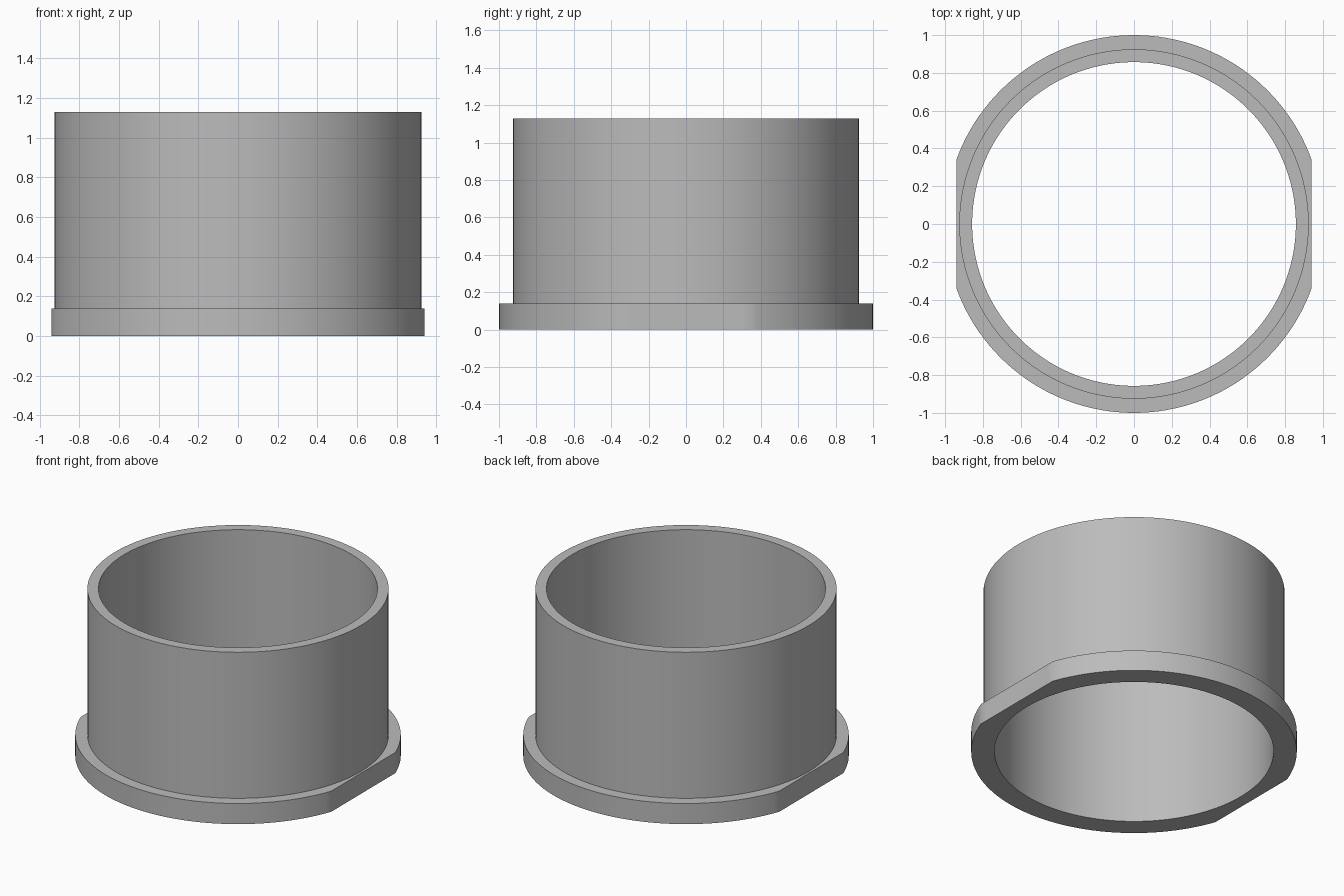
import bpy, bmesh
from math import cos, sin, radians

cube = bpy.data.objects.get("Cube")
if cube:
    bpy.data.objects.remove(cube)

SEGMENTS = 144
BORE, SLEEVE, FLANGE = 0.857, 0.925, 1.0
FLANGE_TOP, HEIGHT = 0.14, 1.13
FLAT = cos(radians(20))  # distance of the side flats from the axis

grey = bpy.data.materials.new("grey")
grey.use_nodes = True
colour = (0.5, 0.5, 0.5, 1)
grey.diffuse_color = colour
grey.node_tree.nodes["Principled BSDF"].inputs["Base Color"].default_value = colour


def ring(bm, radius, z):
    """Circle of vertices, trimmed straight at the two side flats."""
    verts = []
    for i in range(SEGMENTS):
        a = radians(360 * i / SEGMENTS)
        r = min(radius, FLAT / max(abs(cos(a)), 0.01))
        verts.append(bm.verts.new((r * cos(a), r * sin(a), z)))
    return verts


# Flanged sleeve: closed section swept round the axis
section = [(BORE, 0), (FLANGE, 0), (FLANGE, FLANGE_TOP),
           (SLEEVE, FLANGE_TOP), (SLEEVE, HEIGHT), (BORE, HEIGHT)]
bm = bmesh.new()
rings = [ring(bm, r, z) for r, z in section]
for k, lower in enumerate(rings):
    upper = rings[(k + 1) % len(rings)]
    for i in range(SEGMENTS):
        j = (i + 1) % SEGMENTS
        bm.faces.new((lower[i], lower[j], upper[j], upper[i]))
bmesh.ops.recalc_face_normals(bm, faces=bm.faces)

mesh = bpy.data.meshes.new("flanged_sleeve")
bm.to_mesh(mesh)
bm.free()
mesh.materials.append(grey)
sleeve = bpy.data.objects.new("flanged_sleeve", mesh)
bpy.context.collection.objects.link(sleeve)

# Smooth walls with crisp rims
bpy.ops.object.select_all(action='DESELECT')
sleeve.select_set(True)
bpy.context.view_layer.objects.active = sleeve
bpy.ops.object.shade_smooth_by_angle(angle=radians(30))
